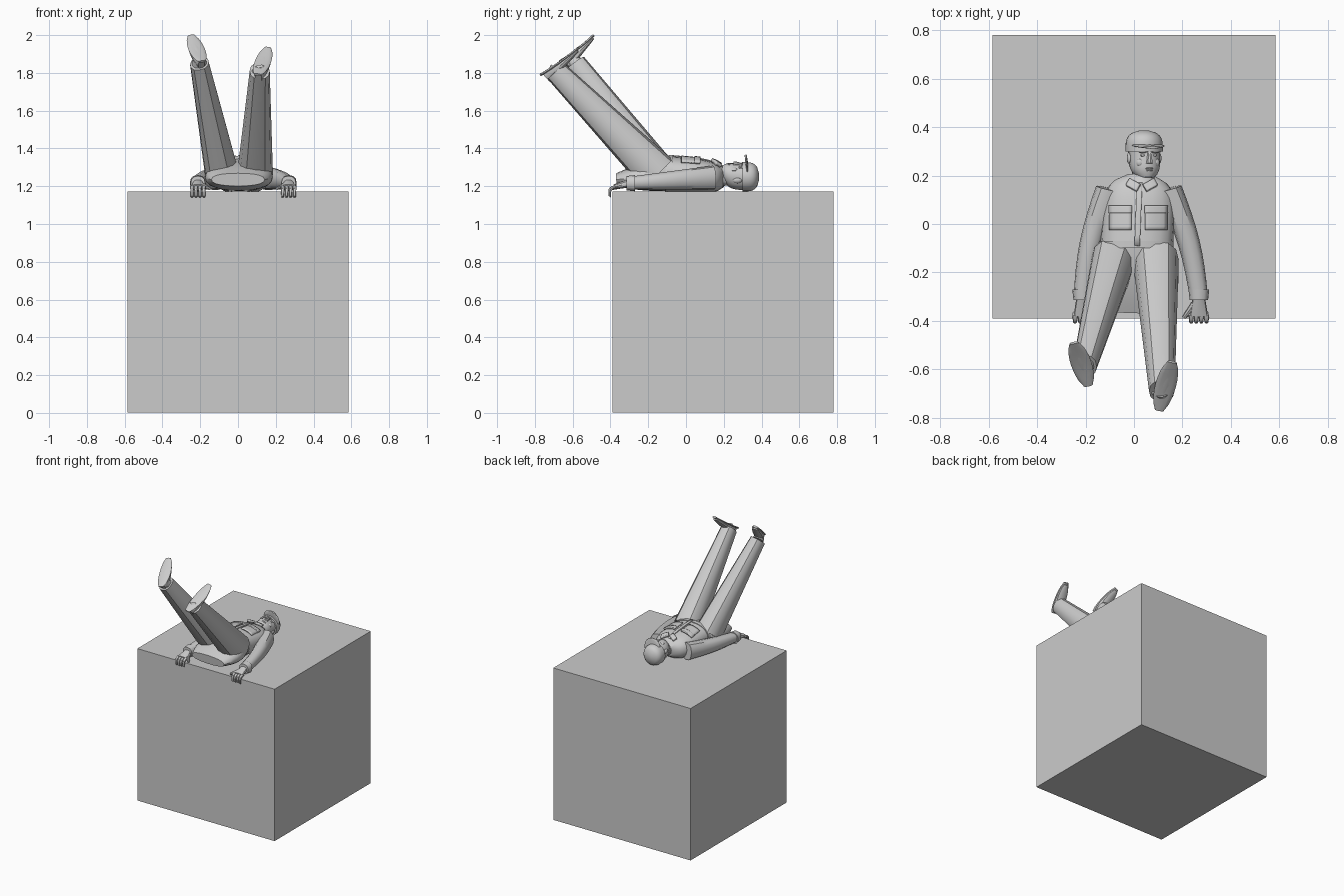
import bpy, bmesh, math
from mathutils import Vector, Matrix
from mathutils.bvhtree import BVHTree

if "Cube" in bpy.data.objects:
    bpy.data.objects.remove(bpy.data.objects["Cube"], do_unlink=True)

GREY = (.6, .6, .6, 1)
UP = Vector((0, 0, 1))
STRAIGHT = Vector((0, 0, 0))

grey = bpy.data.materials.new("plain grey")
grey.use_nodes = True
grey.diffuse_color = GREY
grey.node_tree.nodes["Principled BSDF"].inputs["Base Color"].default_value = GREY


def mix(start, end, t):
    return start + (end - start) * t


def swell(t):
    return math.sin(math.pi * mix(.04, .96, t))


def flare(t, narrow, speed):
    return 1 - narrow * math.exp(-speed * t)


def dome(t, power):
    return math.sqrt(1 - .95 * t ** power)


def finish(name, bm, matrix=None, smooth=True):
    if matrix:
        bm.transform(matrix)
    bmesh.ops.recalc_face_normals(bm, faces=bm.faces)
    mesh = bpy.data.meshes.new(name)
    bm.to_mesh(mesh)
    bm.free()
    mesh.materials.append(grey)
    ob = bpy.data.objects.new(name, mesh)
    bpy.context.collection.objects.link(ob)
    if smooth:
        bpy.ops.object.select_all(action="DESELECT")
        ob.select_set(True)
        bpy.context.view_layer.objects.active = ob
        bpy.ops.object.shade_smooth_by_angle(angle=math.radians(35))
    return ob


def loft(name, start, end, width, depth, up=UP, bend=STRAIGHT, sides=12, steps=8, power=.85, matrix=None):
    """Oval tube from start to end; width(t) and depth(t) give its half sizes."""
    start, end = Vector(start), Vector(end)
    bm = bmesh.new()
    side = (end - start).cross(up).normalized()
    high = side.cross(end - start).normalized()
    loops = []
    for i in range(steps + 1):
        t = i / steps
        centre = start.lerp(end, t) + Vector(bend) * math.sin(math.pi * t)
        loop = []
        for k in range(sides):
            angle = math.tau * k / sides
            c, s = (math.copysign(abs(v) ** power, v) for v in (math.cos(angle), math.sin(angle)))
            loop.append(bm.verts.new(centre + side * c * width(t) + high * s * depth(t)))
        loops.append(loop)
    for near, far in zip(loops, loops[1:]):
        for k in range(sides):
            following = (k + 1) % sides
            bm.faces.new((near[k], near[following], far[following], far[k]))
    bm.faces.new(loops[0])
    bm.faces.new(loops[-1])
    return finish(name, bm, matrix)


def taper(name, start, end, thick, thin, **options):
    """Round tube that narrows evenly."""
    radius = lambda t: mix(thick, thin, t)
    return loft(name, start, end, radius, radius, **options)


def ball(name, centre, radii):
    bm = bmesh.new()
    bmesh.ops.create_uvsphere(bm, u_segments=10, v_segments=6, radius=1)
    finish(name, bm, HEAD @ Matrix.Translation(centre) @ Matrix.Diagonal((*radii, 1)))


# Block the figure lies on
bm = bmesh.new()
bmesh.ops.create_cube(bm, size=1.17)
finish("block", bm, Matrix.Translation((0, .195, .588)), smooth=False)

# Jacket, hem and trouser seat
jacket = loft("jacket", (.03, .2, 1.24), (.01, -.1, 1.265),
              lambda t: .15 * flare(t, .6, 9), lambda t: .095 * flare(t, .5, 6), sides=20, steps=12)
loft("hem_band", (.01, -.07, 1.265), (.01, -.1, 1.265),
     lambda t: .154, lambda t: .097, sides=20, steps=1)
loft("trouser_seat", (.01, -.08, 1.263), (0, -.365, 1.235),
     lambda t: .135 + .045 * swell(t), lambda t: .085 * (1 - .6 * t * t), sides=20)

# Flat cloth pieces that follow the chest
bm = bmesh.new()
bm.from_mesh(jacket.data)
chest = BVHTree.FromBMesh(bm)
bm.free()


def cloth(name, centre, size, lift=.006, turn=0):
    bm = bmesh.new()
    bmesh.ops.create_grid(bm, x_segments=6, y_segments=6, size=.5)
    place = Matrix.Translation((*centre, 0)) @ Matrix.Rotation(turn, 4, "Z")
    bm.transform(place @ Matrix.Diagonal((*size, 1, 1)))
    for vert in bm.verts:
        hit = chest.ray_cast(vert.co + UP * 2, -UP)[0]
        vert.co.z = hit.z + lift if hit else UP.z * 1.26
    mod = finish(name, bm).modifiers.new("thickness", "SOLIDIFY")
    mod.thickness = lift * 1.5
    mod.offset = 0


for word, middle in (("right", -.055), ("left", .09)):
    cloth(word + "_pocket", (middle, .02), (.09, .09))
    cloth(word + "_pocket_flap", (middle, .06), (.094, .03), lift=.009)
cloth("button_strip", (.018, .04), (.022, .26), lift=.004, turn=-.04)

# Legs and shoes, the right leg raised higher than the left
FRONT_OF_LEG = Vector((0, 1, 1))


def leg(word, hip, ankle, heel, toe, scale):
    hip, ankle, heel, toe = map(Vector, (hip, ankle, heel, toe))
    loft(word + "_trouser_leg", hip, ankle,
         lambda t: scale * mix(.095, .053, t), lambda t: scale * mix(.11, .06, t), up=FRONT_OF_LEG)
    along = toe - heel
    out = Vector((0, -along.z, along.y)).normalized()  # way the sole faces
    loft(word + "_sole", heel - along * .08, toe + along * .06,
         lambda t: .043 * swell(t) ** .4, lambda t: .007, up=out, bend=out * -.006)
    loft(word + "_shoe", heel - out * .032, toe - out * .008,
         lambda t: .04 * swell(t) ** .4, lambda t: mix(.034, .01, t), up=out)
    taper(word + "_sock", ankle, heel.lerp(toe, .2) - out * .03, .04, .033, up=FRONT_OF_LEG)


leg("right", hip=(-.085, -.15, 1.265), ankle=(-.204, -.585, 1.85),
    heel=(-.193, -.655, 1.87), toe=(-.245, -.5, 1.99), scale=.95)
leg("left", hip=(.09, -.15, 1.265), ankle=(.115, -.69, 1.81),
    heel=(.108, -.755, 1.8), toe=(.155, -.58, 1.925), scale=1)


# Sleeves, cuffs and hands gripping the edge
def arm(word, shoulder, wrist, outward):
    wrist = Vector(wrist)

    def from_wrist(away, forward, rise):
        return wrist + Vector((away * outward, -forward, rise))

    loft(word + "_sleeve", shoulder, wrist, lambda t: mix(.053, .038, t),
         lambda t: mix(.064, .034, t), bend=(outward * .02, 0, 0))
    taper(word + "_cuff", from_wrist(0, -.03, 0), from_wrist(0, .015, 0), .043, .038, steps=1)
    loft(word + "_palm", wrist, from_wrist(0, .08, -.02),
         lambda t: mix(.025, .038, t), lambda t: mix(.022, .014, t))
    for finger in range(4):
        across = (finger - 1.5) * .021
        taper(f"{word}_finger_{finger + 1}", from_wrist(across, .07, -.016),
              from_wrist(across, .103, -.072), .011, .007, bend=(0, -.014, .01), sides=8)
    taper(word + "_thumb", from_wrist(-.02, .03, -.01), from_wrist(-.062, .088, -.028),
          .014, .008, sides=8)


arm("right", shoulder=(-.105, .145, 1.245), wrist=(-.212, -.3, 1.216), outward=-1)
arm("left", shoulder=(.145, .145, 1.245), wrist=(.268, -.3, 1.216), outward=1)

# Neck and collar
taper("neck", (.035, .15, 1.25), (.042, .24, 1.25), .05, .046)
taper("collar", (.034, .165, 1.25), (.038, .2, 1.25), .073, .054, power=1)
for word, side in (("left", 1), ("right", -1)):
    cloth(word + "_collar_point", (.032 + side * .035, .16), (.05, .03), lift=.012, turn=side * .5)

# Head turned a little to its left; local y runs to the crown and z to the face
HEAD = Matrix.Translation((.042, .28, 1.25)) @ Matrix.Rotation(math.radians(18), 4, "Y")
loft("head", (0, -.092, .042), (0, .04, 0), lambda t: .067 * flare(t, .65, 6),
     lambda t: .074 * flare(t, .7, 4), bend=(0, 0, -.015), sides=16, power=1, matrix=HEAD)
loft("cap", (0, .02, 0), (0, .107, 0), lambda t: .077 * dome(t, 4),
     lambda t: .078 * dome(t, 4), sides=18, power=1, matrix=HEAD)
loft("cap_brim", (0, .045, .05), (0, .036, .118), lambda t: .07 * dome(t, 2),
     lambda t: .006, up=Vector((0, 1, 0)), matrix=HEAD)
taper("nose", (0, .02, .064), (0, -.03, .07), .007, .014, bend=(0, 0, .005), sides=8, matrix=HEAD)
ball("upper_lip", (0, -.05, .068), (.02, .004, .007))
ball("lower_lip", (0, -.058, .068), (.017, .004, .007))
for word, side in (("left", 1), ("right", -1)):
    ball(word + "_ear", (side * .066, -.008, 0), (.008, .024, .015))
    ball(word + "_eye", (side * .025, .004, .059), (.011, .006, .008))
    ball(word + "_brow", (side * .026, .018, .063), (.018, .005, .008))
    ball(word + "_cheek", (side * .033, -.026, .05), (.018, .02, .013))
